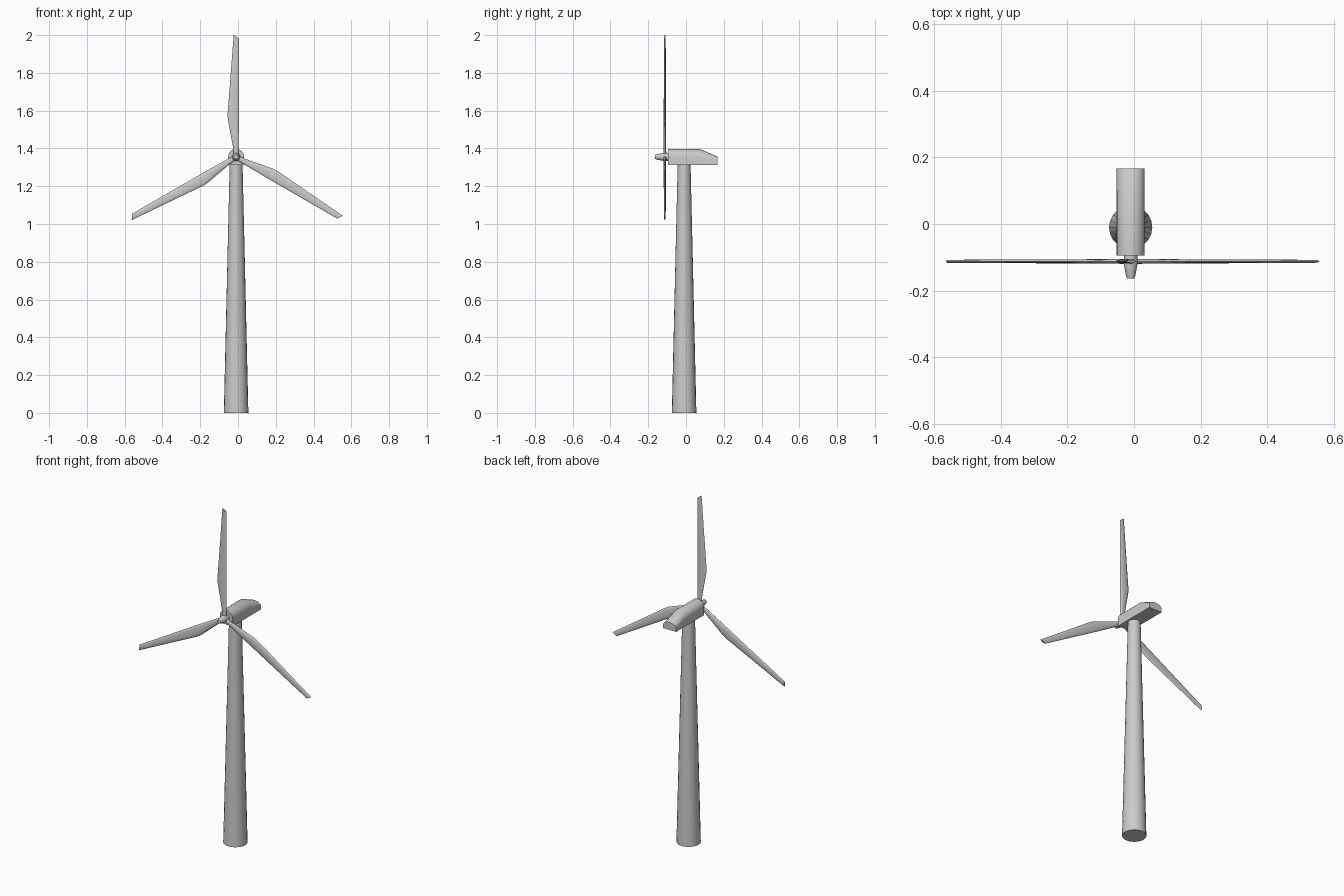
import bpy, bmesh, math
from mathutils import Matrix

if "Cube" in bpy.data.objects:
    bpy.data.objects.remove(bpy.data.objects["Cube"])

CX, CY = -0.01, -0.01      # tower axis
HUB_Y, HUB_Z = -0.112, 1.355


def loft(name, rings, smooth=35):
    """Skin a list of equal-length closed rings and cap both ends."""
    bm = bmesh.new()
    loops = [[bm.verts.new(p) for p in ring] for ring in rings]
    n = len(loops[0])
    for a, b in zip(loops, loops[1:]):
        for i in range(n):
            j = (i + 1) % n
            bm.faces.new((a[i], a[j], b[j], b[i]))
    bm.faces.new(loops[0])
    bm.faces.new(loops[-1])
    bmesh.ops.recalc_face_normals(bm, faces=bm.faces)
    me = bpy.data.meshes.new(name)
    bm.to_mesh(me)
    bm.free()
    ob = bpy.data.objects.new(name, me)
    bpy.context.collection.objects.link(ob)
    bpy.ops.object.select_all(action='DESELECT')
    ob.select_set(True)
    bpy.context.view_layer.objects.active = ob
    bpy.ops.object.shade_smooth_by_angle(angle=math.radians(smooth))
    return ob


def circle(n):
    return [(math.cos(2 * math.pi * i / n), math.sin(2 * math.pi * i / n)) for i in range(n)]


# Tapered tower
loft("tower", [[(CX + r * c, CY + r * s, z) for c, s in circle(20)]
               for z, r in ((0, 0.065), (1.32, 0.034))])

# Nacelle: flat-bottomed arch, lowered towards the back
W, BOTTOM, H = 0.042, 1.313, 0.085
arch = [(-W, 0), (W, 0)] + [(W * math.cos(math.pi * i / 12), 0.5 + 0.5 * math.sin(math.pi * i / 12))
                            for i in range(13)]
loft("nacelle", [[(CX + x, y, BOTTOM + H * k * h) for x, h in arch]
                 for y, k in ((-0.095, 1), (0.072, 1), (0.166, 0.52))])

# Hub with tapered nose
loft("hub", [[(CX + r * c, y, HUB_Z + r * s) for c, s in circle(16)]
             for y, r in ((-0.09, 0.02), (-0.118, 0.021), (-0.155, 0.014), (-0.163, 0.011))])

# Blades: radius at left/right edge, left edge, right edge, half thickness
sections = ((0.0, 0.0, -0.011, 0.011, 0.008),
            (0.05, 0.05, -0.016, 0.013, 0.007),
            (0.20, 0.20, -0.044, 0.015, 0.006),
            (0.23, 0.23, -0.045, 0.015, 0.006),
            (0.42, 0.42, -0.030, 0.015, 0.0055),
            (0.646, 0.627, -0.013, 0.015, 0.0045))
rings = []
for zl, zr, xl, xr, t in sections:
    ring = []
    for c, s in circle(12):
        f = (c + 1) / 2
        ring.append((xl + (xr - xl) * f, t * s, zl + (zr - zl) * f))
    rings.append(ring)
for k in range(3):
    blade = loft(f"blade_{k + 1}", rings)
    blade.matrix_world = (Matrix.Translation((CX, HUB_Y, HUB_Z))
                          @ Matrix.Rotation(math.radians(120 * k), 4, 'Y'))
